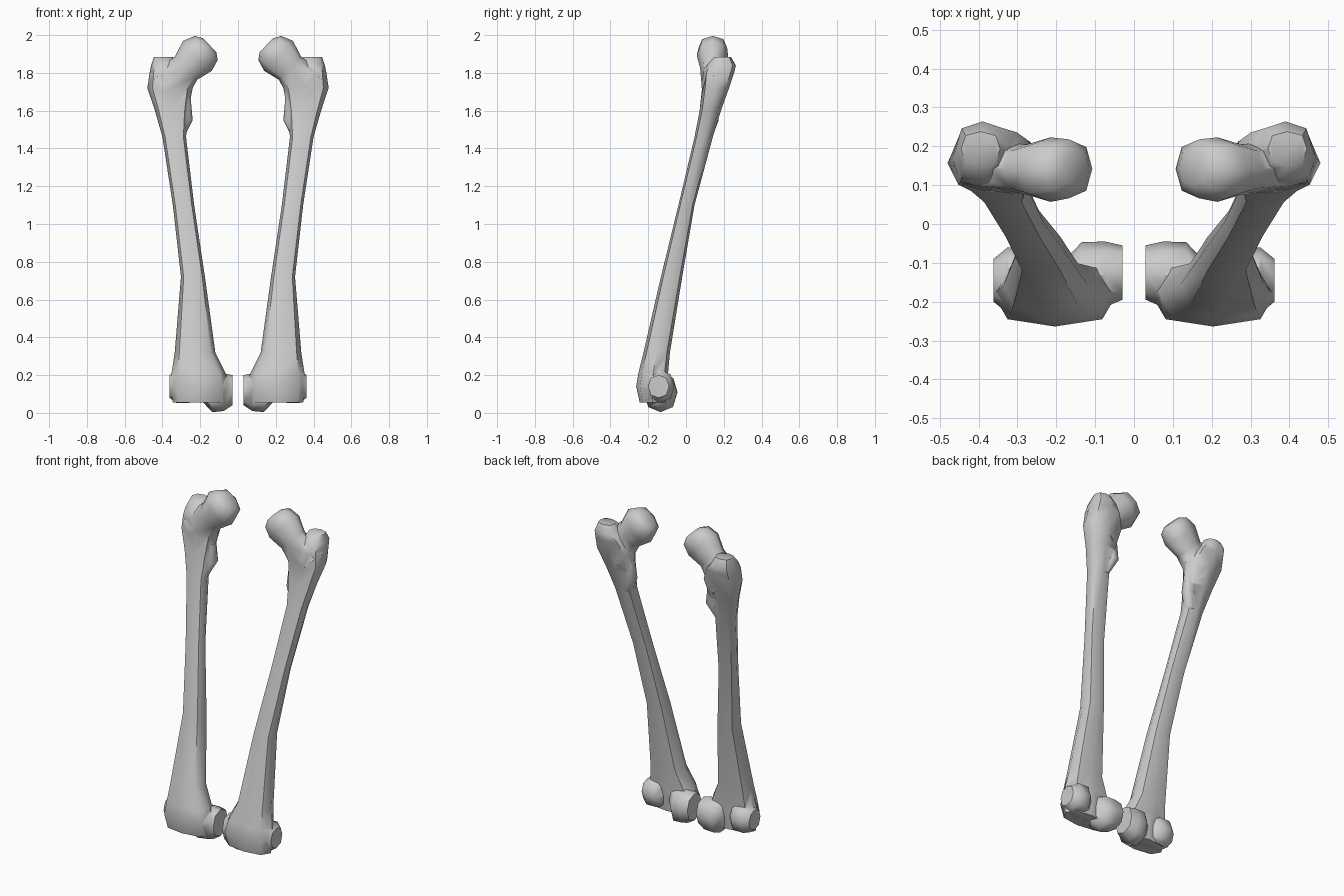
import bpy, bmesh, math
from mathutils import Vector

if "Cube" in bpy.data.objects:
    bpy.data.objects.remove(bpy.data.objects["Cube"])


def loft(name, rings, u, v, side, diag=0.74):
    """Eight-sided loft; each ring is (centre, radius along u, radius along v)."""
    u, v = Vector(u).normalized(), Vector(v).normalized()
    dirs = [(1, 0), (diag, diag), (0, 1), (-diag, diag),
            (-1, 0), (-diag, -diag), (0, -1), (diag, -diag)]
    bm = bmesh.new()
    loops = []
    for c, ru, rv in rings:
        loop = []
        for a, b in dirs:
            p = Vector(c) + u * (a * ru) + v * (b * rv)
            p.x *= side
            loop.append(bm.verts.new(p))
        loops.append(loop)
    for lo, hi in zip(loops, loops[1:]):
        for i in range(8):
            j = (i + 1) % 8
            bm.faces.new((lo[i], lo[j], hi[j], hi[i]))
    bm.faces.new(loops[0])
    bm.faces.new(loops[-1])
    bmesh.ops.recalc_face_normals(bm, faces=bm.faces[:])
    me = bpy.data.meshes.new(name)
    bm.to_mesh(me)
    bm.free()
    ob = bpy.data.objects.new(name, me)
    bpy.context.collection.objects.link(ob)
    return ob


def box_ring(z, x0, x1, y0, y1):
    return ((x0 + x1) / 2, (y0 + y1) / 2, z), (x1 - x0) / 2, (y1 - y0) / 2


X, Y, Z = (1, 0, 0), (0, 1, 0), (0, 0, 1)

# shaft, flaring into the knee end and the greater trochanter
SHAFT = [box_ring(*r) for r in (
    (0.055, 0.07, 0.345, -0.245, -0.11),
    (0.14, 0.045, 0.362, -0.264, -0.10),
    (0.21, 0.065, 0.352, -0.252, -0.095),
    (0.32, 0.12, 0.335, -0.225, -0.085),
    (0.72, 0.175, 0.302, -0.133, -0.02),
    (1.10, 0.232, 0.345, -0.04, 0.045),
    (1.46, 0.275, 0.40, 0.045, 0.142),
    (1.60, 0.262, 0.44, 0.072, 0.185),
    (1.72, 0.24, 0.48, 0.085, 0.228),
    (1.80, 0.28, 0.468, 0.09, 0.255),
    (1.84, 0.32, 0.46, 0.11, 0.264),
    (1.885, 0.345, 0.445, 0.15, 0.238))]
# neck and head
HEAD = [((0.38, 0.15, 1.70), 0.12, 0.065),
        ((0.275, 0.14, 1.825), 0.085, 0.065),
        ((0.215, 0.14, 1.89), 0.11, 0.083),
        ((0.168, 0.142, 1.932), 0.088, 0.076),
        ((0.15, 0.144, 1.947), 0.05, 0.045)]
# lesser trochanter
LESSER = [((0.315, 0.11, 1.46), 0.03, 0.03),
          ((0.275, 0.138, 1.55), 0.035, 0.035),
          ((0.285, 0.14, 1.66), 0.035, 0.03)]
# condyles, lofted across the knee
MEDIAL = [((0.03, -0.125, 0.12), 0.07, 0.08),
          ((0.075, -0.13, 0.11), 0.085, 0.10),
          ((0.135, -0.135, 0.108), 0.088, 0.104),
          ((0.185, -0.16, 0.13), 0.06, 0.075)]
LATERAL = [((0.225, -0.16, 0.14), 0.06, 0.07),
           ((0.26, -0.145, 0.14), 0.083, 0.088),
           ((0.325, -0.145, 0.14), 0.085, 0.088),
           ((0.362, -0.145, 0.14), 0.055, 0.06)]

for label, side in (("right", 1), ("left", -1)):
    bone = loft(label + "_thigh_bone", SHAFT, X, Y, side, 0.77)
    parts = [loft("head", HEAD, (0.69, 0, 0.72), Y, side),
             loft("lesser_trochanter", LESSER, X, Y, side),
             loft("medial_condyle", MEDIAL, Y, Z, side),
             loft("lateral_condyle", LATERAL, Y, Z, side)]
    bpy.context.view_layer.objects.active = bone
    # fuse everything into one surface
    for p in parts:
        m = bone.modifiers.new("fuse", 'BOOLEAN')
        m.operation = 'UNION'
        m.solver = 'EXACT'
        m.object = p
        bpy.ops.object.modifier_apply(modifier=m.name)
        bpy.data.objects.remove(p)
    bpy.ops.object.select_all(action='DESELECT')
    bone.select_set(True)
    bpy.ops.object.shade_smooth_by_angle(angle=math.radians(52))
